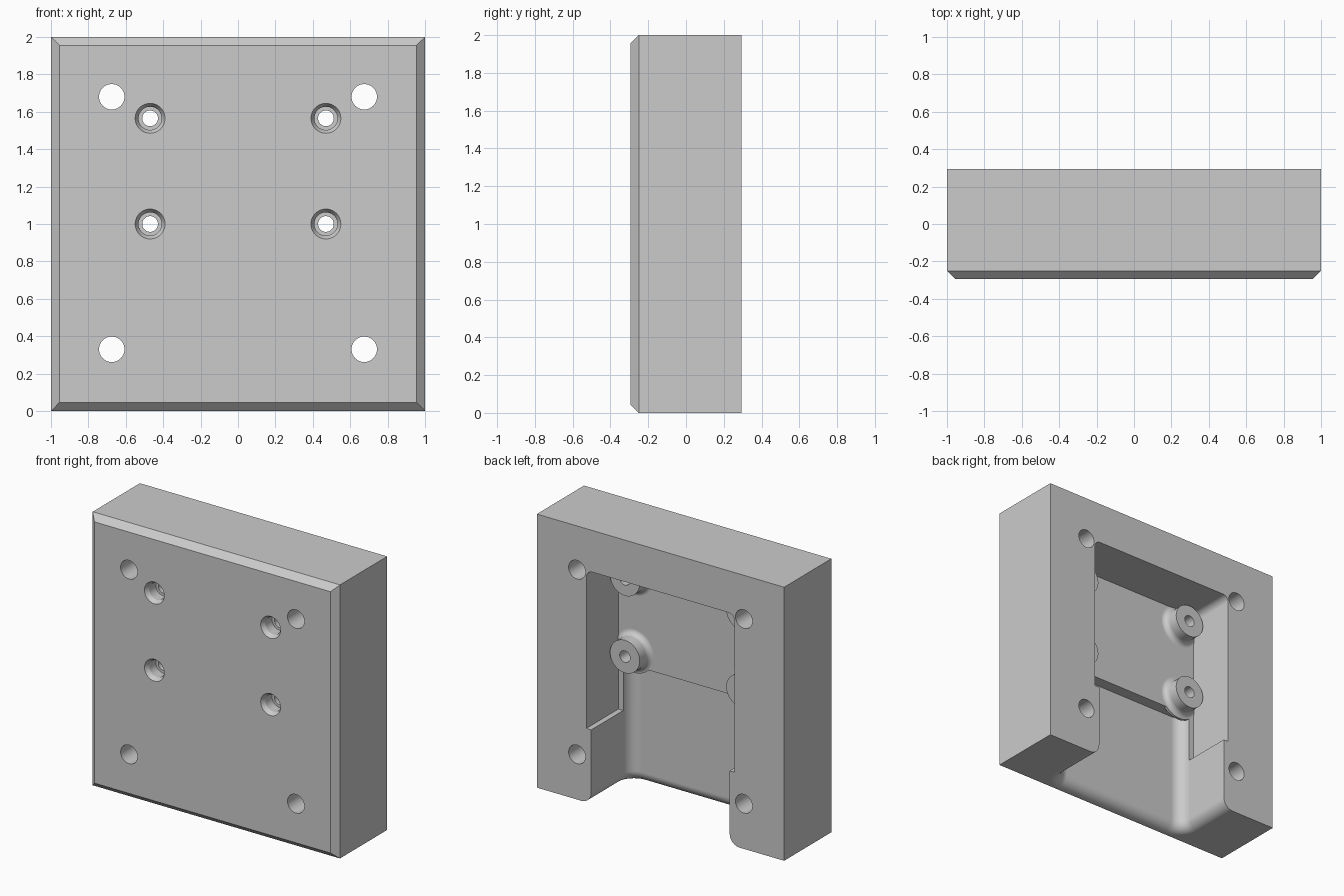
import bpy, bmesh
from math import sin, cos, pi

if "Cube" in bpy.data.objects:
    bpy.data.objects.remove(bpy.data.objects["Cube"])

grey = bpy.data.materials.new("plain_grey")
grey.use_nodes = True
grey.diffuse_color = (0.6, 0.6, 0.6, 1)
grey.node_tree.nodes["Principled BSDF"].inputs["Base Color"].default_value = (0.6, 0.6, 0.6, 1)

STEPS = 8
BACK = 0.295
CHAMFER = 0.045
POCKET_FLOOR = -0.075
CAVITY_FLOOR = -0.16


def loft(name, rings):
    """Closed solid through rings that all have the same number of points."""
    bm = bmesh.new()
    loops = [[bm.verts.new(p) for p in ring] for ring in rings]
    for a, b in zip(loops, loops[1:]):
        for i in range(len(a)):
            j = (i + 1) % len(a)
            bm.faces.new((a[i], a[j], b[j], b[i]))
    bm.faces.new(loops[0])
    bm.faces.new(loops[-1])
    bmesh.ops.recalc_face_normals(bm, faces=bm.faces)
    mesh = bpy.data.meshes.new(name)
    bm.to_mesh(mesh)
    bm.free()
    mesh.materials.append(grey)
    ob = bpy.data.objects.new(name, mesh)
    bpy.context.collection.objects.link(ob)
    return ob


def turned(name, x, z, profile, sides=40):
    """Solid turned about a front-to-back axis, profile of (y, radius)."""
    angles = [2 * pi * i / sides for i in range(sides)]
    return loft(name, [[(x + r * cos(a), y, z + r * sin(a)) for a in angles]
                       for y, r in profile])


def arch(half, low, high, r):
    """Rectangle whose two corners at the high end are rounded."""
    pts = [(-half, low), (half, low)]
    for side in (0, 1):
        cx = (half - r) * (1 - 2 * side)
        for k in range(STEPS + 1):
            a = pi / 2 * (side + k / STEPS)
            pts.append((cx + r * cos(a), high - r + r * sin(a)))
    return pts


def combine(target, tool, operation):
    mod = target.modifiers.new("combine", "BOOLEAN")
    mod.operation = operation
    mod.solver = "EXACT"
    mod.object = tool
    bpy.context.view_layer.objects.active = target
    bpy.ops.object.modifier_apply(modifier=mod.name)
    bpy.data.objects.remove(tool)


# Block with a chamfered front
def square(y, inset):
    h = 1 - inset
    return [(x * h, y, 1 + z * h) for x, z in ((-1, -1), (1, -1), (1, 1), (-1, 1))]


body = loft("housing", [square(-BACK, CHAMFER), square(-BACK + CHAMFER, 0), square(BACK, 0)])

# Wide pocket in the back
pocket = loft("pocket_cutter", [[(x, y, z) for x, z in arch(0.6, 0.54, 1.695, 0.05)]
                                for y in (POCKET_FLOOR, 0.4)])
combine(body, pocket, "DIFFERENCE")

# Deeper channel that flares out through the bottom
FLARE, CORNER = 0.08, 0.09


def channel_ring(z, e):
    return [(x, -y, z) for x, y in arch(0.56 + e, -0.4, -CAVITY_FLOOR + e, CORNER + e)]


rings = [channel_ring(-0.05, FLARE)]
for k in range(STEPS + 1):
    t = pi / 2 * (1 - k / STEPS)
    rings.append(channel_ring(FLARE * (1 - sin(t)), FLARE * (1 - cos(t))))
rings.append(channel_ring(0.89, 0))
combine(body, loft("channel_cutter", rings), "DIFFERENCE")

# Filleted posts with countersunk screw holes
POST, FILLET = 0.12, 0.04
post_profile = [(POCKET_FLOOR - 0.02, POST + FILLET)]
for k in range(STEPS + 1):
    a = pi / 2 * k / STEPS
    post_profile.append((POCKET_FLOOR + FILLET * (1 - cos(a)), POST + FILLET * (1 - sin(a))))
post_profile.append((0.035, POST))
screw_profile = [(-0.35, 0.08), (-BACK, 0.08), (-0.265, 0.062),
                 (-0.19, 0.062), (-0.19, 0.042), (0.1, 0.042)]
for x in (-0.47, 0.47):
    for z in (1.0, 1.565):
        combine(body, turned("post", x, z, post_profile), "UNION")
        combine(body, turned("screw_cutter", x, z, screw_profile), "DIFFERENCE")

# Mounting holes near the corners
for x in (-0.675, 0.675):
    for z in (0.33, 1.68):
        combine(body, turned("hole_cutter", x, z, [(-0.4, 0.068), (0.4, 0.068)]), "DIFFERENCE")

# Smooth fillets, sharp edges kept
bpy.ops.object.select_all(action="DESELECT")
body.select_set(True)
bpy.context.view_layer.objects.active = body
bpy.ops.object.shade_smooth_by_angle(angle=pi / 6)
weighted = body.modifiers.new("weighted_normals", "WEIGHTED_NORMAL")
weighted.keep_sharp = True
